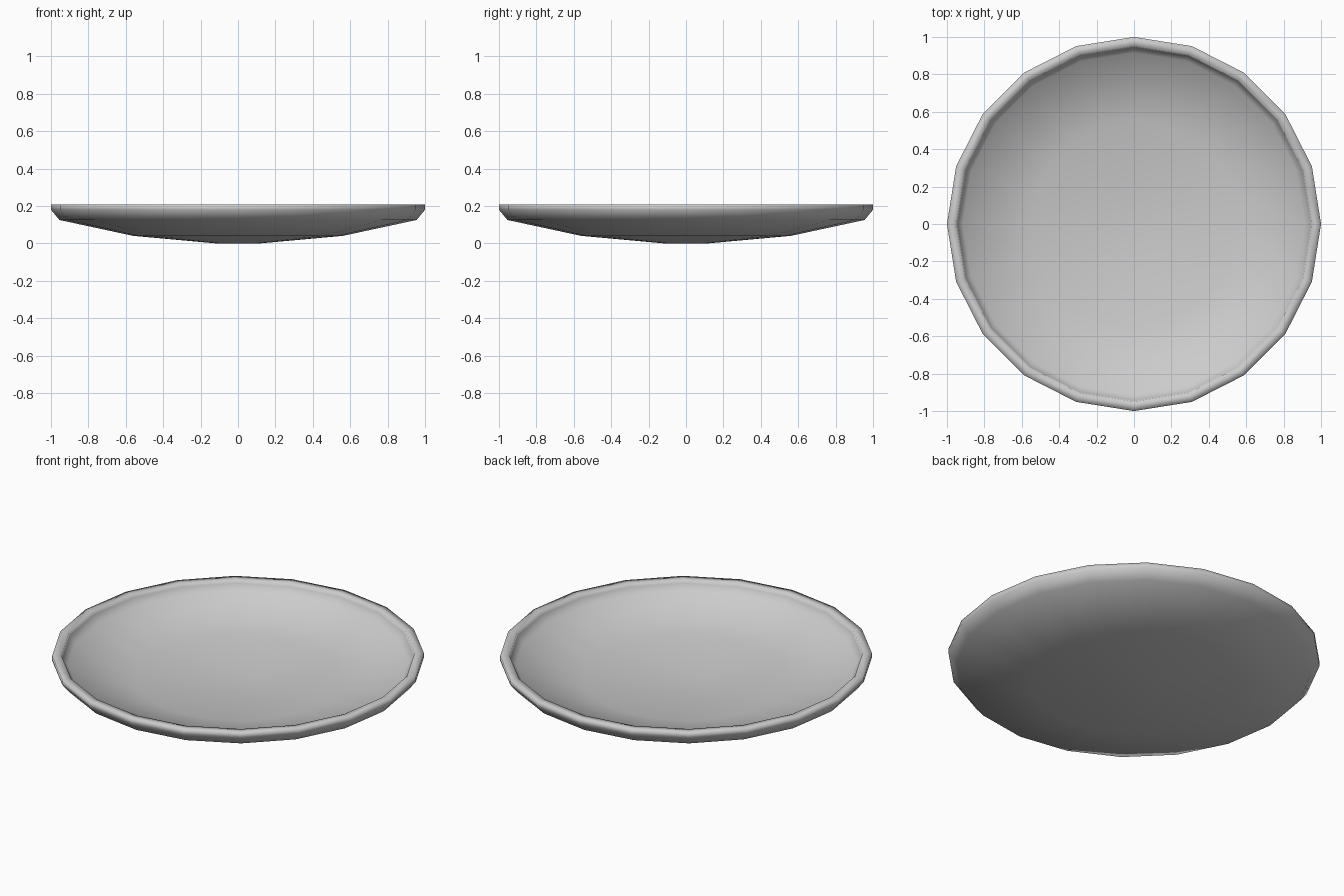
import bpy, bmesh
from math import cos, sin, tau

if "Cube" in bpy.data.objects:
    bpy.data.objects.remove(bpy.data.objects["Cube"])

SIDES = 20

# Dish cross-section (radius, height): underside, rim, then inside back to the centre
profile = [(0.12, 0.0), (0.56, 0.04), (0.955, 0.125), (1.0, 0.18), (1.0, 0.208),
           (0.95, 0.208), (0.945, 0.19), (0.915, 0.15), (0.55, 0.07), (0.12, 0.03)]

bm = bmesh.new()
rings = [[bm.verts.new((r * cos(tau * i / SIDES), r * sin(tau * i / SIDES), z))
          for i in range(SIDES)] for r, z in profile]

# Walls between neighbouring rings
for lower, upper in zip(rings, rings[1:]):
    for i in range(SIDES):
        j = (i + 1) % SIDES
        bm.faces.new((lower[i], lower[j], upper[j], upper[i]))

# Flat centre, below and inside
bm.faces.new(rings[0][::-1])
bm.faces.new(rings[-1])
bmesh.ops.recalc_face_normals(bm, faces=bm.faces)
for f in bm.faces:
    f.smooth = True

mesh = bpy.data.meshes.new("dish")
bm.to_mesh(mesh)
bm.free()
dish = bpy.data.objects.new("dish", mesh)
bpy.context.collection.objects.link(dish)
